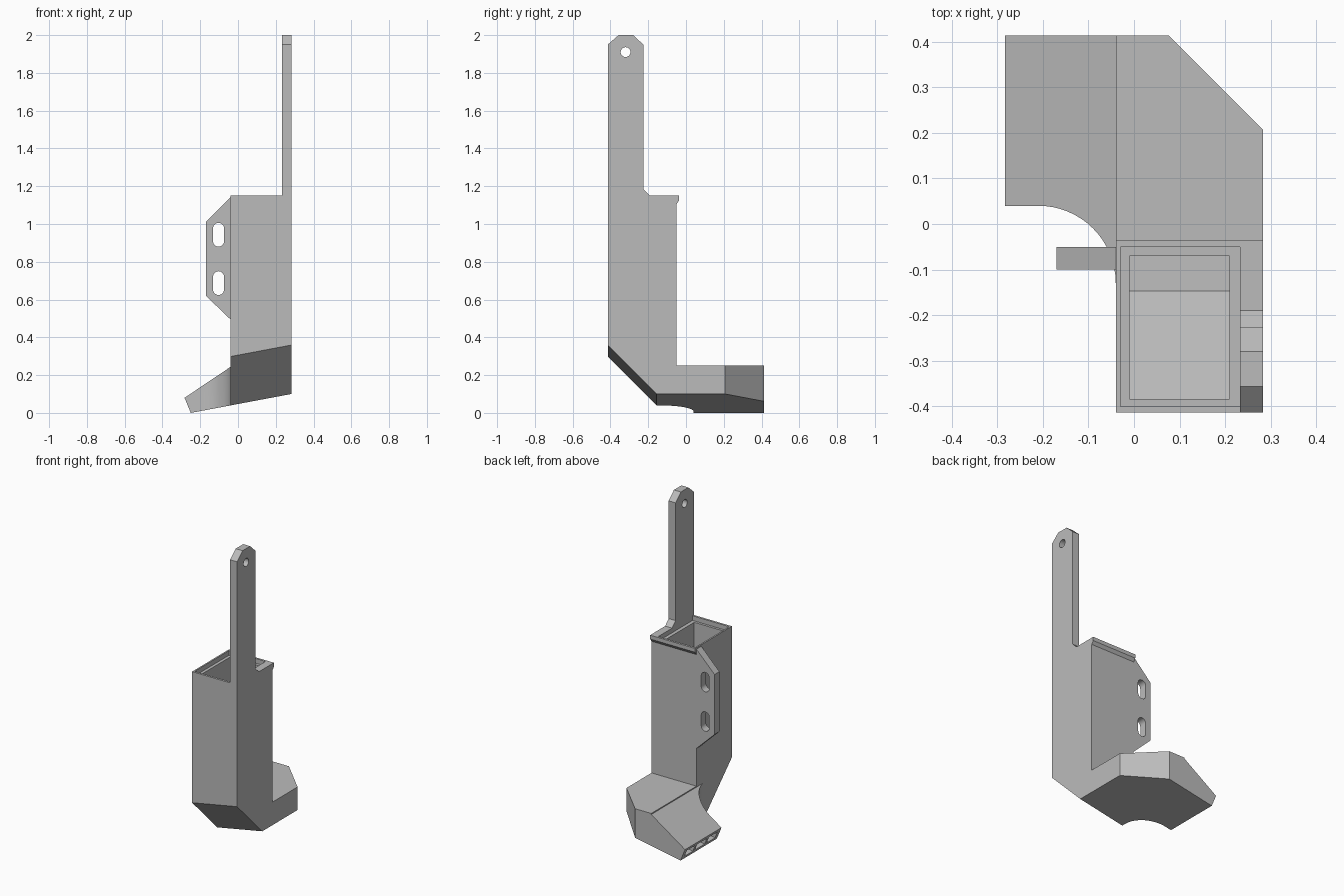
import bpy, bmesh
from math import sin, cos, pi, radians

cube = bpy.data.objects.get("Cube")
if cube:
    bpy.data.objects.remove(cube, do_unlink=True)

grey = bpy.data.materials.new("plain_grey")
grey.use_nodes = True
colour = (0.5, 0.5, 0.5, 1)
grey.diffuse_color = colour
grey.node_tree.nodes["Principled BSDF"].inputs["Base Color"].default_value = colour

FRONT, BACK, RIGHT, WALL, RIM = -0.414, 0.414, 0.283, -0.04, 1.15
SLOPE = 0.188       # sideways tilt of the underside


def prism(name, pts, axis, lo, hi, tilted=()):
    """Extrude a 2D profile along an axis; tilted points rise with x."""
    bm = bmesh.new()
    rings = []
    for t in (lo, hi):
        ring = []
        for i, (a, b) in enumerate(pts):
            co = {"x": (t, a, b), "y": (a, t, b), "z": (a, b, t)}[axis]
            lift = SLOPE * co[0] if i in tilted else 0
            ring.append(bm.verts.new((co[0], co[1], co[2] + lift)))
        rings.append(ring)
        bm.faces.new(ring)
    n = len(pts)
    for i in range(n):
        j = (i + 1) % n
        bm.faces.new((rings[0][i], rings[0][j], rings[1][j], rings[1][i]))
    bmesh.ops.recalc_face_normals(bm, faces=bm.faces)
    mesh = bpy.data.meshes.new(name)
    bm.to_mesh(mesh)
    bm.free()
    mesh.materials.append(grey)
    obj = bpy.data.objects.new(name, mesh)
    bpy.context.collection.objects.link(obj)
    return obj


def box(name, x, y, z):
    return prism(name, [(x[0], y[0]), (x[1], y[0]), (x[1], y[1]), (x[0], y[1])], "z", *z)


def combine(target, other, operation):
    mod = target.modifiers.new("cut", "BOOLEAN")
    mod.operation, mod.solver, mod.object = operation, "EXACT", other
    bpy.context.view_layer.objects.active = target
    bpy.ops.object.modifier_apply(modifier=mod.name)
    bpy.data.objects.remove(other, do_unlink=True)


def duct(name, top, end, d=0, side=0, right=0):
    """Side, plan and front profiles intersected; d and side inset the walls."""
    floor = 0.047 + d
    corner = -0.155 + 0.414 * d
    body = prism(name, [(-0.5, top), (-0.05 - d, top), (-0.05 - d, 0.25 - d),
                        (0.5, 0.25 - d), (0.5, floor), (corner, floor),
                        (-0.5, floor + corner + 0.5)], "x", -0.5, 0.5, (4, 5, 6))
    # plan outline with the scooped corner
    diag = 0.49 - 1.414 * side
    arc = [(-0.21 + (0.17 + side) * cos(i * pi / 32),
            -0.13 + (0.17 + side) * sin(i * pi / 32)) for i in range(17)]
    plan = [(-0.45, BACK - side), (diag - BACK + side, BACK - side),
            (RIGHT - right, diag - RIGHT + right), (RIGHT - right, FRONT + side),
            (WALL + side, FRONT + side)] + arc + [(-0.45, 0.04 + side)]
    combine(body, prism("plan", plan, "z", -0.4, 1.4), "INTERSECT")

    # front outline with the sloping nozzle top
    def roof(x):
        return 0.25 + 0.672 * (x + 0.03) - 1.2 * d
    wall = WALL + side
    outline = [(end[0], roof(end[0]))] + [(end[1], 0), (end[1], -0.2)]
    outline += [(0.4, -0.2), (0.4, 1.3), (wall, 1.3), (wall, roof(wall))]
    combine(body, prism("outline", outline, "y", -0.6, 0.6), "INTERSECT")
    return body


# Hollow duct with three outlet ports
body = duct("duct_body", RIM, (-0.283, -0.25))
cavity = duct("cavity", 1.25, (-0.36, -0.361), 0.02, 0.03, 0.073)
for y in (0.167, 0.287):
    combine(cavity, box("divider", (-0.45, -0.1), (y - 0.01, y + 0.01), (-0.3, 0.4)),
            "DIFFERENCE")
combine(body, cavity, "DIFFERENCE")
# Stepped rim around the inlet
combine(body, box("recess", (-0.03, 0.233), (-0.4, -0.05), (1.12, 1.3)), "DIFFERENCE")

# Rear lip of the inlet
prism("rear_lip", [(-0.05, 1.105), (-0.036, 1.125), (-0.036, RIM), (-0.05, RIM)],
      "x", WALL, RIGHT)

# Tall arm with an eyelet
arm = prism("support_arm", [(FRONT, RIM), (FRONT, 1.95), (-0.357, 2), (-0.28, 2),
                            (-0.226, 1.95), (-0.226, 1.185), (-0.19, RIM)],
            "x", 0.233, RIGHT)
eye = [(-0.32 + 0.026 * cos(i * pi / 12), 1.91 + 0.026 * sin(i * pi / 12)) for i in range(24)]
combine(arm, prism("eyelet", eye, "x", 0.1, 0.4), "DIFFERENCE")

# Side flange with two rounded slots
flange = prism("mount_flange", [(WALL, 0.495), (-0.17, 0.62), (-0.17, 1.01), (WALL, 1.14)],
               "y", -0.1, -0.05)
for z in (0.687, 0.943):
    slot = []
    for i in range(26):
        a = (i if i < 13 else i - 1) * pi / 12
        slot.append((-0.103 + 0.029 * cos(a), z + (0.034 if i < 13 else -0.034) + 0.029 * sin(a)))
    combine(flange, prism("slot", slot, "y", -0.2, 0.05), "DIFFERENCE")

# Smooth only the curved walls
bpy.ops.object.select_all(action="DESELECT")
for obj in (body, arm, flange):
    obj.select_set(True)
bpy.context.view_layer.objects.active = body
bpy.ops.object.shade_smooth_by_angle(angle=radians(20))
